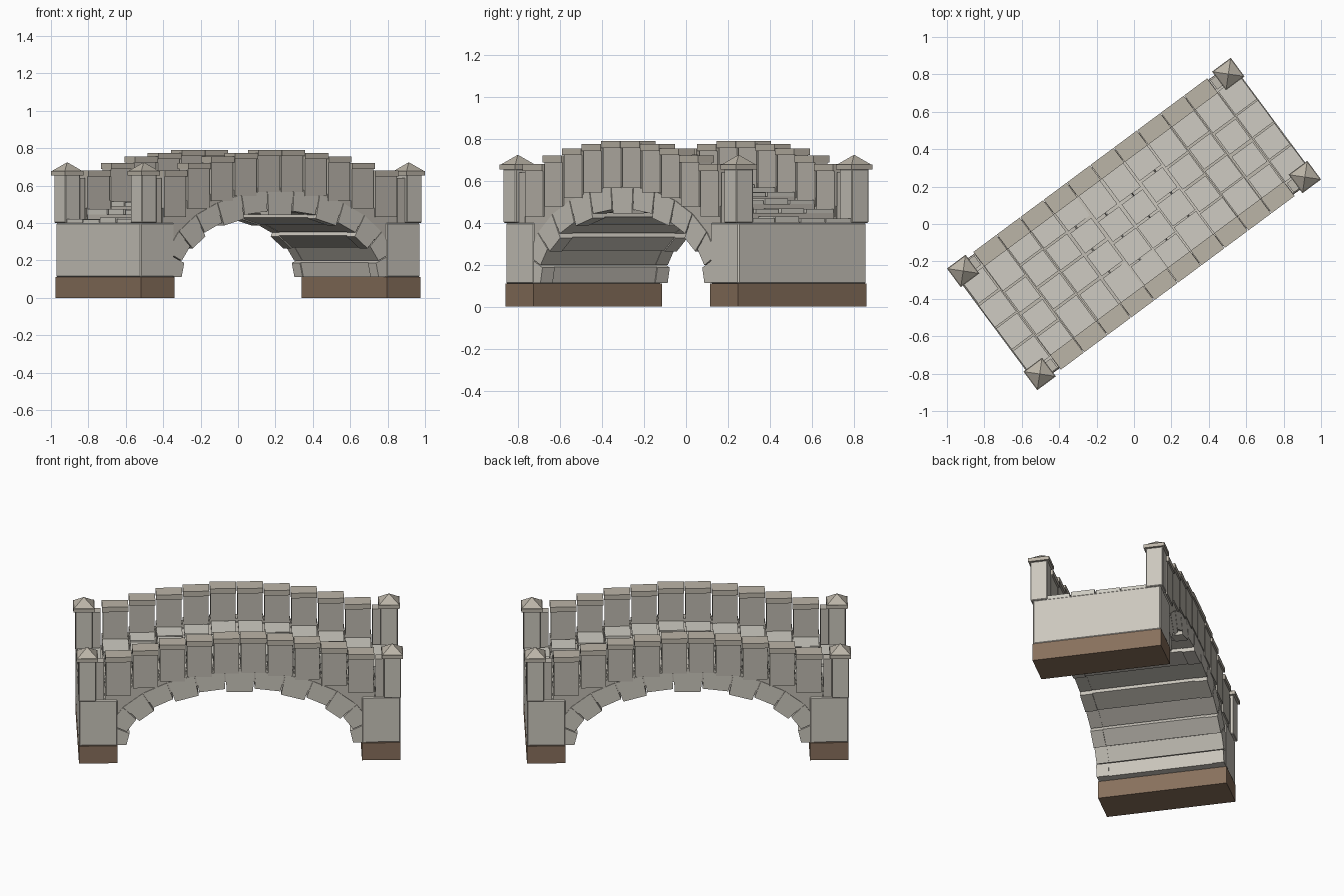
import bpy, bmesh, math, random
from mathutils import Matrix, Vector

if "Cube" in bpy.data.objects:
    bpy.data.objects.remove(bpy.data.objects["Cube"])

random.seed(4)
TURN = Matrix.Rotation(math.radians(36.6), 4, 'Z')   # bridge lies diagonally in plan


def mat(name, col):
    m = bpy.data.materials.new(name)
    m.diffuse_color = (*col, 1)
    m.use_nodes = True
    m.node_tree.nodes["Principled BSDF"].inputs["Base Color"].default_value = m.diffuse_color
    return m


stone = mat("stone", (0.60, 0.57, 0.51))
coping_stone = mat("coping_stone", (0.50, 0.46, 0.39))
wall_stone = mat("wall_stone", (0.52, 0.49, 0.43))
paving_stone = mat("paving_stone", (0.62, 0.60, 0.54))
earth = mat("earth", (0.246, 0.162, 0.107))


def prism(bm, profile, v0, v1):
    """Extrude a (u, z) outline across the bridge from v0 to v1."""
    a = [bm.verts.new((u, v0, z)) for u, z in profile]
    b = [bm.verts.new((u, v1, z)) for u, z in profile]
    n = len(a)
    bm.faces.new(a)
    bm.faces.new(b[::-1])
    for i in range(n):
        bm.faces.new((a[i], b[i], b[(i + 1) % n], a[(i + 1) % n]))


def box(bm, u0, u1, v0, v1, z0, z1):
    prism(bm, [(u0, z0), (u1, z0), (u1, z1), (u0, z1)], v0, v1)


def finish(bm, name, material, bevel=0.0):
    bmesh.ops.recalc_face_normals(bm, faces=bm.faces)
    bm.transform(TURN)
    me = bpy.data.meshes.new(name)
    bm.to_mesh(me)
    bm.free()
    ob = bpy.data.objects.new(name, me)
    bpy.context.collection.objects.link(ob)
    me.materials.append(material)
    if bevel:
        mod = ob.modifiers.new("chamfer", 'BEVEL')
        mod.width, mod.segments = bevel, 1


STEP = 0.156
TOPS = [0.79, 0.775, 0.755, 0.72, 0.68]        # coping heights, middle outwards
DECK = [0.58, 0.567, 0.547, 0.512, 0.468, 0.425]   # paving heights, middle outwards

# Footings, abutments
for s, side in ((-1, "left"), (1, "right")):
    lo, hi = sorted((s * 0.707, s * 0.931))
    bm = bmesh.new()
    box(bm, lo, hi, -0.382, 0.382, 0, 0.11)
    finish(bm, side + "_footing", earth)
    bm = bmesh.new()
    box(bm, lo, hi, -0.38, 0.38, 0.11, 0.40)
    finish(bm, side + "_abutment", stone, 0.006)

# Corner posts with slab and pyramid cap
posts, caps = bmesh.new(), bmesh.new()
for su in (-1, 1):
    for sv in (-1, 1):
        u, v = su * 0.883, sv * 0.343
        box(posts, u - 0.05, u + 0.05, v - 0.05, v + 0.05, 0.40, 0.657)
        box(caps, u - 0.062, u + 0.062, v - 0.062, v + 0.062, 0.655, 0.678)
        c = Matrix.Translation((u, v, 0.70)) @ Matrix.Rotation(math.pi / 4, 4, 'Z')
        bmesh.ops.create_cone(caps, cap_ends=True, segments=4, radius1=0.083,
                              radius2=0.004, depth=0.045, matrix=c)
finish(posts, "corner_posts", stone, 0.004)
finish(caps, "post_caps", coping_stone)


# Arch: wedge stones around an elliptical curve
def arch_point(t, off):
    c, s = math.cos(t), math.sin(t)
    n = Vector((c / 0.67, s / 0.35)).normalized()
    return (0.67 * c + off * n.x, 0.11 + 0.35 * s + off * n.y)


def wedges(bm, v0, v1, inner, outer, shift):
    n = 13
    for i in range(n):
        t0 = math.pi * i / n + 0.006
        t1 = math.pi * (i + 1) / n - 0.006
        d = inner + (shift if i % 2 else -shift)
        prism(bm, [arch_point(t0, d), arch_point(t1, d),
                   arch_point(t1, outer), arch_point(t0, outer)], v0, v1)


bm = bmesh.new()
wedges(bm, -0.31, 0.31, 0.0, 0.11, 0.008)
finish(bm, "arch_barrel", stone)
for s, side in ((-1, "front"), (1, "back")):
    lo, hi = sorted((s * 0.305, s * 0.378))
    bm = bmesh.new()
    wedges(bm, lo, hi, -0.004, 0.115, 0.01)
    finish(bm, side + "_arch_ring", stone)

# Parapets: spandrel, wall block and coping per stepped section
for s, side in ((-1, "front"), (1, "back")):
    span, wall, cope = bmesh.new(), bmesh.new(), bmesh.new()
    lo, hi = sorted((s * 0.306, s * 0.383))
    clo, chi = sorted((s * 0.295, s * 0.392))
    slo, shi = sorted((s * 0.312, s * 0.374))
    for k in range(5):
        for d in (-1, 1):
            u = d * (k + 0.5) * STEP
            z = TOPS[k]
            h, w = STEP / 2 - 0.002, STEP / 2 - 0.006
            box(cope, u - h, u + h, clo, chi, z - 0.032, z)
            box(wall, u - w, u + w, lo, hi, z - 0.225 - 0.006 * k, z - 0.03)
            # spandrel top under wall, sloping foot buried in the arch ring
            a, b = sorted((u - STEP / 2, u + STEP / 2), key=abs)
            foot = [(x, 0.11 + 0.40 * math.sqrt(max(0.05, 1 - (x / 0.73) ** 2)))
                    for x in (a, b)]
            top = z - 0.20
            prism(span, [foot[0], foot[1], (b, max(top, foot[1][1] + .01)),
                         (a, max(top, foot[0][1] + .01))], slo, shi)
    for d in (-1, 1):      # low filler beside each post
        a, b = sorted((d * 0.786, d * 0.835))
        box(wall, a, b, slo, shi, 0.40, 0.64)
    finish(span, side + "_spandrels", wall_stone)
    finish(wall, side + "_parapet_wall", wall_stone)
    finish(cope, side + "_coping", coping_stone)

# Paving: stepped rows of four slabs with uneven joints
bm = bmesh.new()
for k in range(6):
    for d in (-1, 1):
        a, b = sorted((d * k * STEP, d * min((k + 1) * STEP, 0.93)))
        shift = random.uniform(-0.035, 0.035)
        cuts = [-0.305, -0.15 + shift, shift, 0.15 + shift, 0.305]
        for j in range(4):
            z = DECK[k] + random.uniform(-0.006, 0.006)
            g = random.uniform(0.003, 0.009)
            box(bm, a + g, b - g, cuts[j] + g, cuts[j + 1] - g, z - 0.04, z)
finish(bm, "paving_slabs", paving_stone)

# Bedding course just under the paving
bm = bmesh.new()
for k in range(2, 6):
    for d in (-1, 1):
        a, b = sorted((d * k * STEP, d * min((k + 1) * STEP, 0.925)))
        box(bm, a, b, -0.3, 0.3, DECK[k] - 0.05, DECK[k] - 0.022)
finish(bm, "paving_bed", wall_stone)
